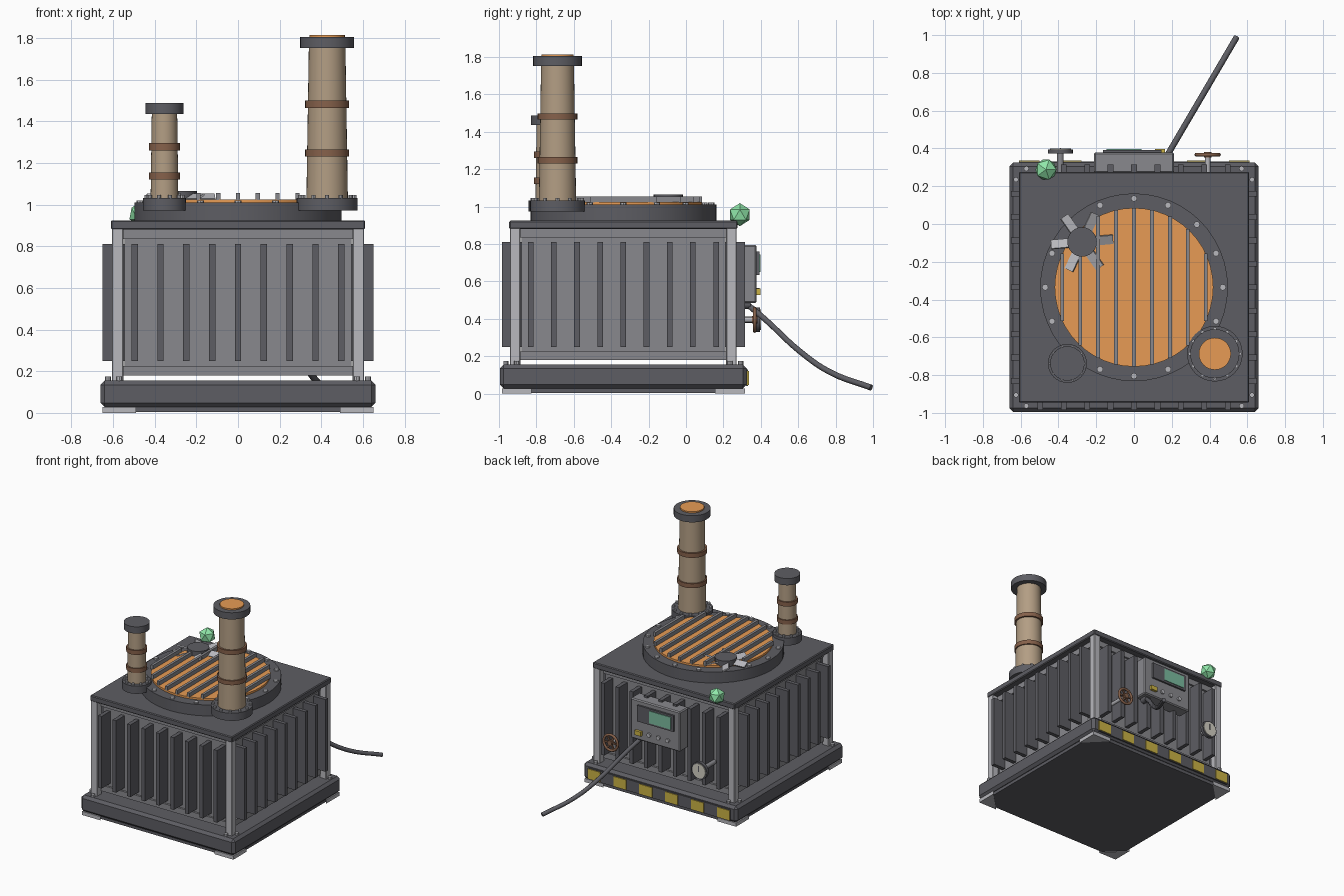
import bpy, math
from mathutils import Vector

if "Cube" in bpy.data.objects:
    bpy.data.objects.remove(bpy.data.objects["Cube"])

CY = -0.335  # centre of the machine body in y


def mat(name, r, g, b):
    m = bpy.data.materials.new(name)
    m.diffuse_color = (r, g, b, 1)
    m.use_nodes = True
    m.node_tree.nodes["Principled BSDF"].inputs["Base Color"].default_value = m.diffuse_color
    return m


DARK = mat("dark_metal", 0.11, 0.11, 0.125)
MID = mat("mid_metal", 0.25, 0.25, 0.27)
LIGHT = mat("light_metal", 0.48, 0.48, 0.51)
TAN = mat("tan_pipe", 0.45, 0.34, 0.23)
BROWN = mat("copper_band", 0.24, 0.12, 0.07)
ORANGE = mat("glow", 0.8, 0.33, 0.09)
GREEN = mat("green_lamp", 0.28, 0.8, 0.4)
SCREEN = mat("screen_green", 0.2, 0.5, 0.35)
YELLOW = mat("yellow", 0.6, 0.45, 0.06)
PALE = mat("dial_face", 0.65, 0.63, 0.55)


def finish(o, name, m, bevel=0):
    o.name = name
    o.data.materials.append(m)
    if bevel:
        b = o.modifiers.new("bevel", 'BEVEL')
        b.width = bevel
        b.segments = 1
    return o


def box(name, x, y, z, m, bevel=0, rot=(0, 0, 0)):
    """Box from (min, max) pairs, applied about its own centre."""
    bpy.ops.mesh.primitive_cube_add(size=1, rotation=rot, location=[(a + b) / 2 for a, b in (x, y, z)])
    o = bpy.context.object
    o.scale = [b - a for a, b in (x, y, z)]
    bpy.ops.object.transform_apply(location=False, rotation=False, scale=True)
    return finish(o, name, m, bevel)


def cyl(name, x, y, z0, z1, r, m, r2=None, n=32, bevel=0):
    bpy.ops.mesh.primitive_cone_add(vertices=n, radius1=r, radius2=r if r2 is None else r2,
                                    depth=z1 - z0, location=(x, y, (z0 + z1) / 2))
    bpy.ops.object.shade_smooth_by_angle(angle=math.radians(35))
    return finish(bpy.context.object, name, m, bevel)


def cyl_y(name, x, z, y0, y1, r, m, n=24):
    bpy.ops.mesh.primitive_cylinder_add(vertices=n, radius=r, depth=y1 - y0,
                                        location=(x, (y0 + y1) / 2, z), rotation=(math.pi / 2, 0, 0))
    bpy.ops.object.shade_smooth_by_angle(angle=math.radians(35))
    return finish(bpy.context.object, name, m)


def square(name, h, z0, z1, m, bevel=0):
    return box(name, (-h, h), (CY - h, CY + h), (z0, z1), m, bevel)


def bolts(name, x, y, z, r, n, size, start=0.0):
    for i in range(n):
        a = start + i * math.tau / n
        cyl(name, x + r * math.cos(a), y + r * math.sin(a), z, z + 0.016, size, LIGHT, n=8)


# Base, body and roof
square("base_underside", 0.635, 0.004, 0.04, DARK)
square("base_slab", 0.66, 0.028, 0.155, DARK, 0.02)
square("body_core", 0.545, 0.18, 0.885, MID)
square("body_bottom_trim", 0.56, 0.18, 0.225, MID)
square("body_top_trim", 0.56, 0.835, 0.882, MID)
square("roof_plate", 0.61, 0.88, 0.925, DARK, 0.006)

# Corner posts, bolts and triangular foot gussets
for sx in (-1, 1):
    for sy in (-1, 1):
        px, py = sx * 0.578, CY + sy * 0.578
        box("corner_post", (px - 0.028, px + 0.028), (py - 0.028, py + 0.028), (0.15, 0.9), LIGHT, 0.004)
        cyl("base_bolt", sx * 0.625, CY + sy * 0.57, 0.15, 0.175, 0.014, LIGHT, n=8)
        cyl("base_bolt", sx * 0.57, CY + sy * 0.628, 0.15, 0.175, 0.014, LIGHT, n=8)
        c = [(sx * 0.65, CY + sy * 0.65), (sx * 0.49, CY + sy * 0.65), (sx * 0.65, CY + sy * 0.49)]
        if sx * sy < 0:
            c.reverse()
        v = [(x, y, z) for z in (0, 0.028) for x, y in c]
        me = bpy.data.meshes.new("foot_gusset")
        me.from_pydata(v, [], [(2, 1, 0), (3, 4, 5), (0, 1, 4, 3), (1, 2, 5, 4), (2, 0, 3, 5)])
        o = bpy.data.objects.new("foot_gusset", me)
        bpy.context.collection.objects.link(o)
        finish(o, "foot_gusset", LIGHT)

# Cooling fins on all four sides
for i in range(9):
    t = (i - 4) * 0.124
    for s in (-1, 1):
        a, b = sorted((s * 0.54, s * 0.65))
        box("cooling_fin", (t - 0.015, t + 0.015), (CY + a, CY + b), (0.25, 0.81), DARK)
        box("cooling_fin", (a, b), (CY + t - 0.015, CY + t + 0.015), (0.25, 0.81), DARK)

# Round hatch with glowing grille
cyl("hatch_ring", 0, CY, 0.92, 1.01, 0.497, DARK, n=48)
cyl("hatch_glow", 0, CY, 0.95, 1.025, 0.42, ORANGE, n=48)
bolts("hatch_bolt", 0, CY, 1.005, 0.47, 16, 0.017)
for i in range(-4, 5):
    x = i * 0.095
    h = math.sqrt(0.42 ** 2 - x * x)
    box("grille_bar", (x - 0.01, x + 0.01), (CY - h, CY + h), (1.022, 1.055), MID)

# Small rotor on the hatch
FX, FY = -0.275, -0.095
cyl("rotor_hub", FX, FY, 1.02, 1.065, 0.078, DARK, n=24)
for i in range(6):
    a = math.radians(5 + 60 * i)
    x, y = FX + 0.11 * math.cos(a), FY + 0.11 * math.sin(a)
    box("rotor_blade", (x - 0.055, x + 0.055), (y - 0.026, y + 0.026), (1.032, 1.042), LIGHT,
        rot=(math.radians(28), 0, a))


def chimney(name, x, y, flange, r0, r1, top, bands, band_r, cap_r, n_bolts):
    cyl(name + "_flange", x, y, 0.973, 1.032, flange, DARK)
    bolts(name + "_flange_bolt", x, y, 1.03, flange - 0.016, n_bolts, 0.01)
    cyl(name + "_pipe", x, y, 1.0, top, r0, TAN, r1)
    for z in bands:
        cyl(name + "_band", x, y, z - 0.017, z + 0.017, band_r, BROWN)
    cyl(name + "_cap", x, y, top, top + 0.052, cap_r, DARK)


# Chimneys
chimney("large_chimney", 0.428, -0.687, 0.147, 0.1, 0.088, 1.752, (1.247, 1.482), 0.106, 0.13, 12)
cyl("large_chimney_glow", 0.428, -0.687, 1.79, 1.814, 0.085, ORANGE)
chimney("small_chimney", -0.353, -0.738, 0.103, 0.067, 0.061, 1.435, (1.138, 1.278), 0.074, 0.091, 10)

# Green corner lamp
bpy.ops.mesh.primitive_ico_sphere_add(subdivisions=1, radius=0.062, location=(-0.466, 0.288, 0.957))
finish(bpy.context.object, "green_lamp", GREEN)

# Control box on the back
box("control_box", (-0.213, 0.213), (0.27, 0.378), (0.485, 0.795), MID, 0.008)
box("screen_frame", (-0.165, 0.145), (0.37, 0.392), (0.635, 0.76), DARK)
box("screen", (-0.145, 0.04), (0.385, 0.397), (0.65, 0.745), SCREEN)
box("yellow_button", (0.11, 0.165), (0.37, 0.398), (0.528, 0.562), YELLOW)
for x in (0.05, -0.03, -0.11):
    cyl_y("control_knob", x, 0.55, 0.37, 0.392, 0.016, LIGHT, 10)

# Pressure gauge
cyl_y("gauge_stem", -0.39, 0.395, 0.2, 0.38, 0.018, MID, 12)
cyl_y("gauge_case", -0.39, 0.395, 0.372, 0.395, 0.066, DARK)
cyl_y("gauge_face", -0.39, 0.395, 0.39, 0.4, 0.056, PALE)
box("gauge_needle", (-0.393, -0.387), (0.398, 0.403), (0.39, 0.435), DARK)

# Valve wheel
cyl_y("valve_stem", 0.39, 0.395, 0.2, 0.375, 0.014, LIGHT, 12)
cyl_y("valve_hub", 0.39, 0.395, 0.352, 0.382, 0.02, BROWN, 12)
bpy.ops.mesh.primitive_torus_add(major_radius=0.06, minor_radius=0.01, major_segments=24, minor_segments=8,
                                 location=(0.39, 0.367, 0.395), rotation=(math.pi / 2, 0, 0))
bpy.ops.object.shade_smooth()
finish(bpy.context.object, "valve_rim", BROWN)
for i in range(3):
    box("valve_spoke", (0.332, 0.448), (0.362, 0.372), (0.389, 0.401), BROWN, rot=(0, i * math.pi / 3, 0))

# Hazard strip along the back of the base
box("hazard_strip", (-0.61, 0.61), (0.32, 0.331), (0.04, 0.128), DARK)
for i in range(6):
    x = 0.557 - i * 0.2225
    box("hazard_block", (x - 0.054, x + 0.054), (0.32, 0.337), (0.045, 0.122), YELLOW)

# Power cable
cu = bpy.data.curves.new("power_cable", 'CURVE')
cu.dimensions = '3D'
cu.bevel_depth = 0.016
cu.bevel_resolution = 2
cu.use_fill_caps = True
cu.resolution_u = 5
pts = [(0.33, 0.475), (0.42, 0.4), (0.61, 0.225), (0.77, 0.115), (0.99, 0.032)]
sp = cu.splines.new('BEZIER')
sp.bezier_points.add(len(pts) - 1)
for p, (y, z) in zip(sp.bezier_points, pts):
    p.co = Vector((0.18 + 0.587 * (y - 0.37), y, z))
    p.handle_left_type = p.handle_right_type = 'AUTO'
o = bpy.data.objects.new("power_cable", cu)
bpy.context.collection.objects.link(o)
cu.materials.append(DARK)
cyl_y("cable_socket", 0.157, 0.478, 0.29, 0.345, 0.026, DARK, 12)
